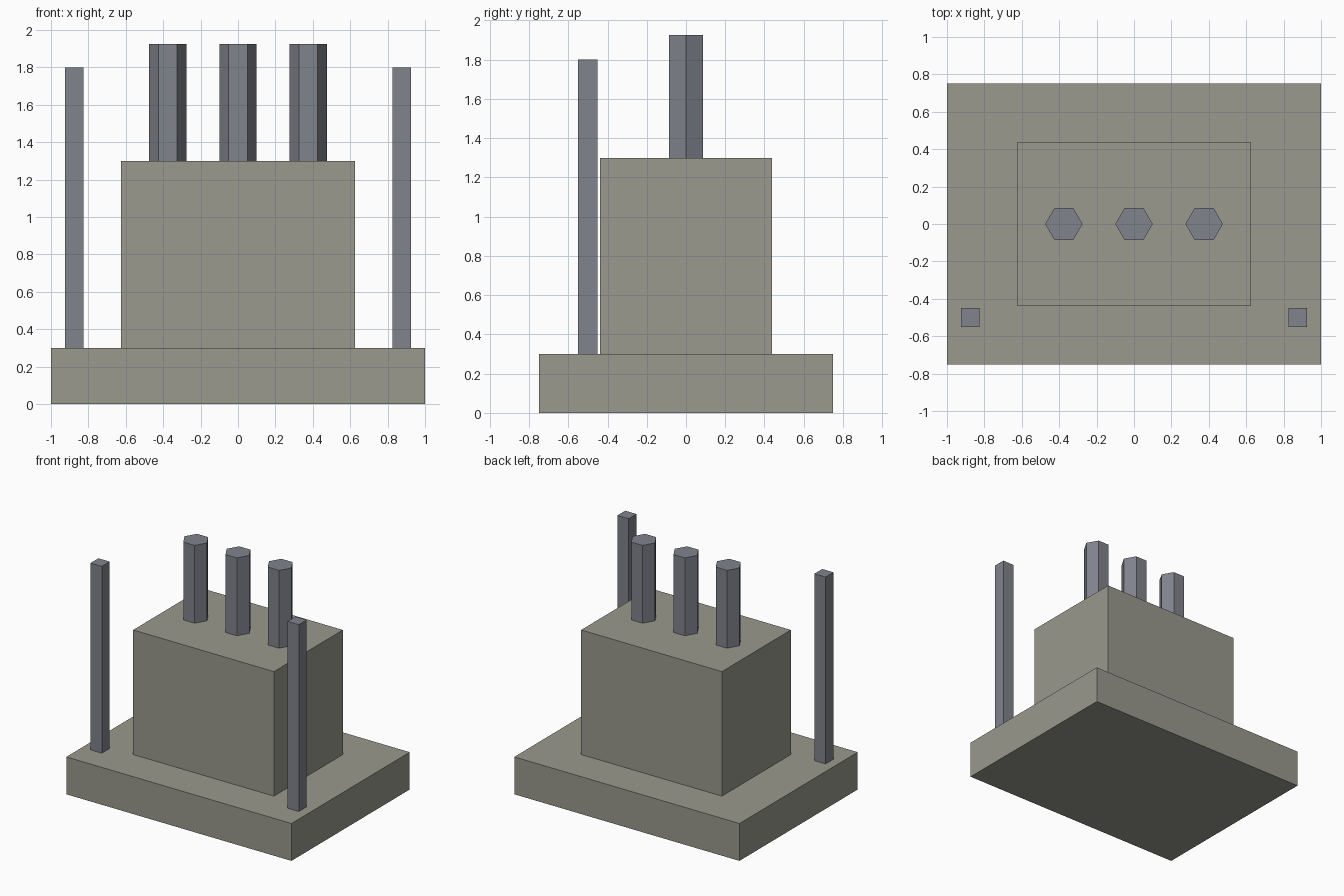
import bpy
import bmesh
from math import cos, sin, tau

if "Cube" in bpy.data.objects:
    bpy.data.objects.remove(bpy.data.objects["Cube"])


def material(name, rgb):
    mat = bpy.data.materials.new(name)
    mat.diffuse_color = (*rgb, 1.0)
    mat.use_nodes = True
    mat.node_tree.nodes["Principled BSDF"].inputs["Base Color"].default_value = mat.diffuse_color
    return mat


STONE = material("warm_grey", (0.319, 0.319, 0.267))
METAL = material("blue_grey", (0.216, 0.227, 0.262))


def prism(name, outline, z0, z1, mat):
    """Extrude a flat outline from z0 up to z1."""
    bm = bmesh.new()
    base = bm.faces.new([bm.verts.new((x, y, z0)) for x, y in outline])
    up = bmesh.ops.extrude_face_region(bm, geom=[base], use_keep_orig=True)
    for v in up["geom"]:
        if isinstance(v, bmesh.types.BMVert):
            v.co.z = z1
    bmesh.ops.recalc_face_normals(bm, faces=bm.faces)
    mesh = bpy.data.meshes.new(name)
    bm.to_mesh(mesh)
    bm.free()
    mesh.materials.append(mat)
    obj = bpy.data.objects.new(name, mesh)
    bpy.context.collection.objects.link(obj)
    return obj


def rect(cx, cy, hx, hy):
    return [(cx - hx, cy - hy), (cx + hx, cy - hy), (cx + hx, cy + hy), (cx - hx, cy + hy)]


def hexagon(cx, cy, r):
    return [(cx + r * cos(i * tau / 6), cy + r * sin(i * tau / 6)) for i in range(6)]


# Base slab and main block
prism("base_slab", rect(0, 0, 1.0, 0.75), 0.0, 0.3, STONE)
prism("main_block", rect(0, 0, 0.625, 0.4375), 0.3, 1.3, STONE)

# Row of hexagonal stacks on the block
for i, x in enumerate((-0.375, 0.0, 0.375), 1):
    prism(f"stack_{i}", hexagon(x, 0, 0.1), 1.3, 1.925, METAL)

# Square posts at the front corners
for side, x in (("left", -0.875), ("right", 0.875)):
    prism(f"front_post_{side}", rect(x, -0.5, 0.05, 0.05), 0.3, 1.8, METAL)
